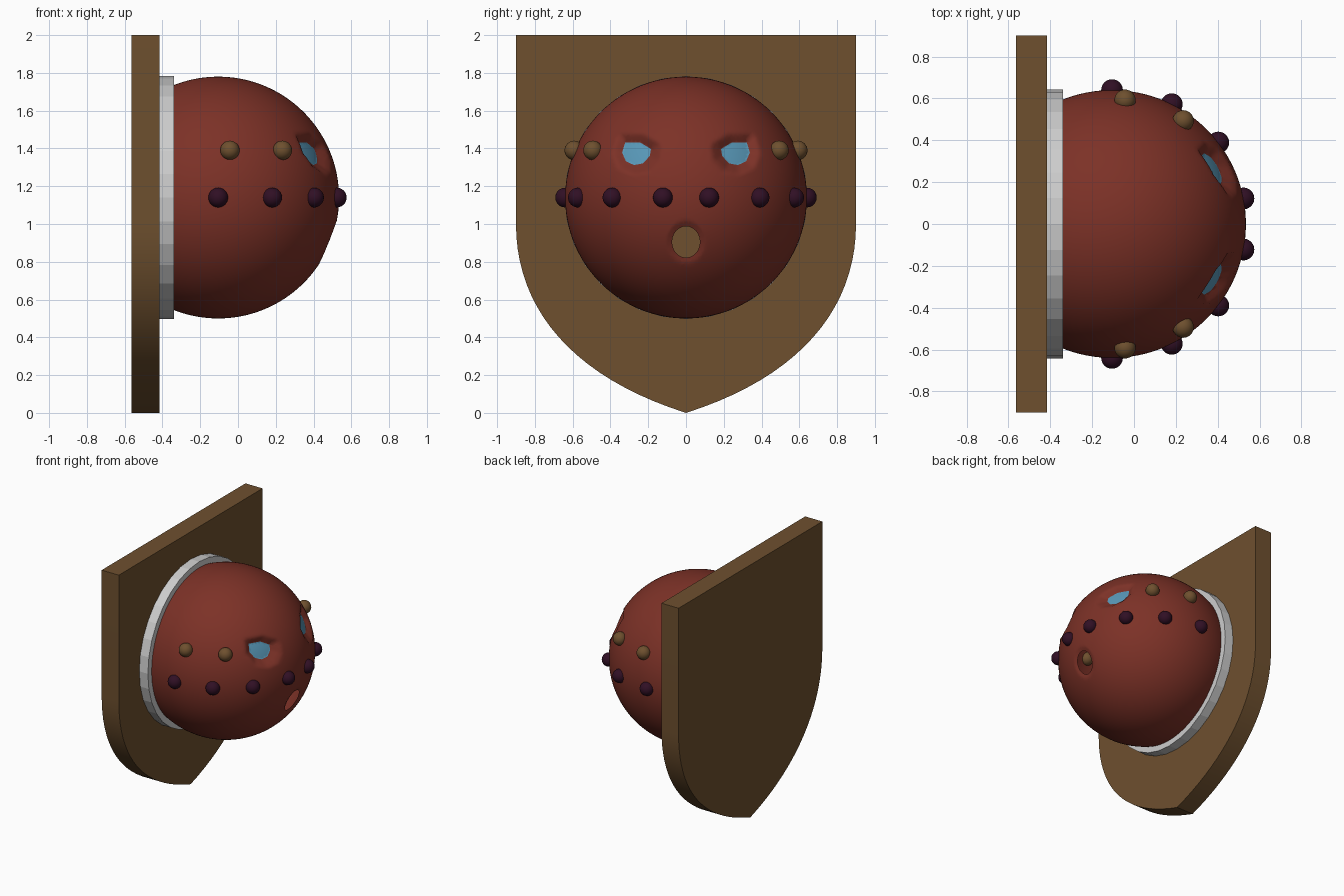
import bpy, bmesh, math
from mathutils import Vector, Matrix

if "Cube" in bpy.data.objects:
    bpy.data.objects.remove(bpy.data.objects["Cube"])


def material(name, rgb):
    m = bpy.data.materials.new(name)
    m.diffuse_color = (*rgb, 1)
    m.use_nodes = True
    m.node_tree.nodes["Principled BSDF"].inputs["Base Color"].default_value = m.diffuse_color
    return m


WOOD = material("brown wood", (0.156, 0.080, 0.028))
RED = material("dark red", (0.202, 0.031, 0.020))
PURPLE = material("dark purple", (0.030, 0.005, 0.018))
BLUE = material("light blue", (0.098, 0.314, 0.479))
GREY = material("light grey", (0.61, 0.61, 0.61))

CX, CZ, R = -0.105, 1.14, 0.64      # head centre and radius


def finish(bm, name, mats, smooth_angle=None):
    me = bpy.data.meshes.new(name)
    bm.to_mesh(me)
    bm.free()
    for m in mats:
        me.materials.append(m)
    ob = bpy.data.objects.new(name, me)
    bpy.context.collection.objects.link(ob)
    if smooth_angle:
        bpy.ops.object.select_all(action='DESELECT')
        ob.select_set(True)
        bpy.context.view_layer.objects.active = ob
        bpy.ops.object.shade_smooth_by_angle(angle=math.radians(smooth_angle))
    return ob


# Shield plaque: half outline as a cubic curve, mirrored and extruded along x
def bezier(t, p):
    w = ((1 - t) ** 3, 3 * t * (1 - t) ** 2, 3 * t * t * (1 - t), t ** 3)
    return tuple(sum(w[i] * p[i][k] for i in range(4)) for k in (0, 1))


ctrl = [(0.9, 1.0), (0.9, 0.55), (0.6, 0.19), (0, 0)]
half = [(0.9, 2.0)] + [bezier(i / 20, ctrl) for i in range(21)]
outline = half + [(-y, z) for y, z in reversed(half[:-1])]
bm = bmesh.new()
face = bm.faces.new([bm.verts.new((-0.565, y, z)) for y, z in outline])
ext = bmesh.ops.extrude_face_region(bm, geom=[face])
for v in ext["geom"]:
    if isinstance(v, bmesh.types.BMVert):
        v.co.x = -0.415
bmesh.ops.recalc_face_normals(bm, faces=bm.faces)
finish(bm, "shield_plaque", [WOOD], 20)

# Collar ring: rectangular section swept round the x axis
bm = bmesh.new()
section = [(-0.415, 0.57), (-0.415, 0.643), (-0.34, 0.643), (-0.34, 0.57)]
N = 32
rings = [[bm.verts.new((x, r * math.sin(2 * math.pi * i / N), CZ + r * math.cos(2 * math.pi * i / N)))
          for x, r in section] for i in range(N)]
for i in range(N):
    a, b = rings[i], rings[(i + 1) % N]
    for k in range(4):
        bm.faces.new((a[k], a[(k + 1) % 4], b[(k + 1) % 4], b[k]))
bmesh.ops.recalc_face_normals(bm, faces=bm.faces)
finish(bm, "collar_ring", [GREY])

# Head: hollow open sphere with dented blue eyes and an open mouth
right_eye = [(.338, 1.378), (.322, 1.432), (.243, 1.432), (.185, 1.397),
             (.192, 1.36), (.227, 1.321), (.275, 1.312), (.318, 1.332)]
left_eye = [(-y, z) for y, z in reversed(right_eye)]
mouth = [(0.074 * math.cos(2 * math.pi * i / 24), 0.905 + 0.083 * math.sin(2 * math.pi * i / 24))
         for i in range(24)]


def edges_of(poly):
    for i, a in enumerate(poly):
        b = poly[(i + 1) % len(poly)]
        n = Vector((0, b[1] - a[1], a[0] - b[0])).normalized()
        yield Vector((0, *a)), n       # point and outward normal


def distance(co, poly):
    return max((co - p).dot(n) for p, n in edges_of(poly))


bm = bmesh.new()
bmesh.ops.create_uvsphere(bm, u_segments=160, v_segments=96, radius=R,
                          matrix=Matrix.Translation((CX, 0, CZ)) @ Matrix.Rotation(math.pi / 2, 4, 'Y'))
bmesh.ops.bisect_plane(bm, geom=bm.verts[:] + bm.edges[:] + bm.faces[:],
                       plane_co=(-0.40, 0, 0), plane_no=(-1, 0, 0), clear_outer=True)
features = [(right_eye, 0.048, 0.05), (left_eye, 0.048, 0.05), (mouth, 0.012, 0.03)]
for poly, depth, ramp in features:
    # orient so that the outward normals really point outwards
    mid = Vector((0, sum(p[0] for p in poly) / len(poly), sum(p[1] for p in poly) / len(poly)))
    if distance(mid, poly) > 0:
        poly.reverse()
    for p, n in edges_of(poly):
        faces = [f for f in bm.faces if f.calc_center_median().x > 0.1
                 and distance(f.calc_center_median(), poly) < 0.03]
        geom = set(faces)
        for f in faces:
            geom.update(f.edges)
            geom.update(f.verts)
        bmesh.ops.bisect_plane(bm, geom=list(geom), plane_co=p, plane_no=n, dist=1e-5)
    inside = [f for f in bm.faces if f.calc_center_median().x > 0.1
              and distance(f.calc_center_median(), poly) < 0]
    if poly is mouth:
        bmesh.ops.delete(bm, geom=inside, context='FACES')
    else:
        for f in inside:
            f.material_index = 1
for v in bm.verts:
    if v.co.x > 0.1:
        push = 0
        for poly, depth, ramp in features:
            d = max(0, distance(v.co, poly))
            push += depth * max(0, 1 - d / ramp)
        v.co.x -= push
for f in bm.faces:
    f.smooth = True
finish(bm, "head", [RED, BLUE])


# Beads: a purple row round the middle and brown pairs beside the eyes
def bead(name, x, y, z, r, mat):
    bm = bmesh.new()
    bmesh.ops.create_uvsphere(bm, u_segments=24, v_segments=16, radius=r,
                              matrix=Matrix.Translation((x, y, z)))
    for f in bm.faces:
        f.smooth = True
    finish(bm, name, [mat])


for side, label in ((1, "right"), (-1, "left")):
    for i, deg in enumerate((11, 37.5, 63.5, 90)):
        a = math.radians(deg)
        bead(f"purple_bead_{label}_{i + 1}", CX + R * math.cos(a), side * R * math.sin(a), CZ, 0.052, PURPLE)
    for i, (x, y) in enumerate(((-0.043, 0.592), (0.235, 0.493))):
        bead(f"brown_bead_{label}_{i + 1}", x, side * y, 1.39, 0.051, WOOD)
